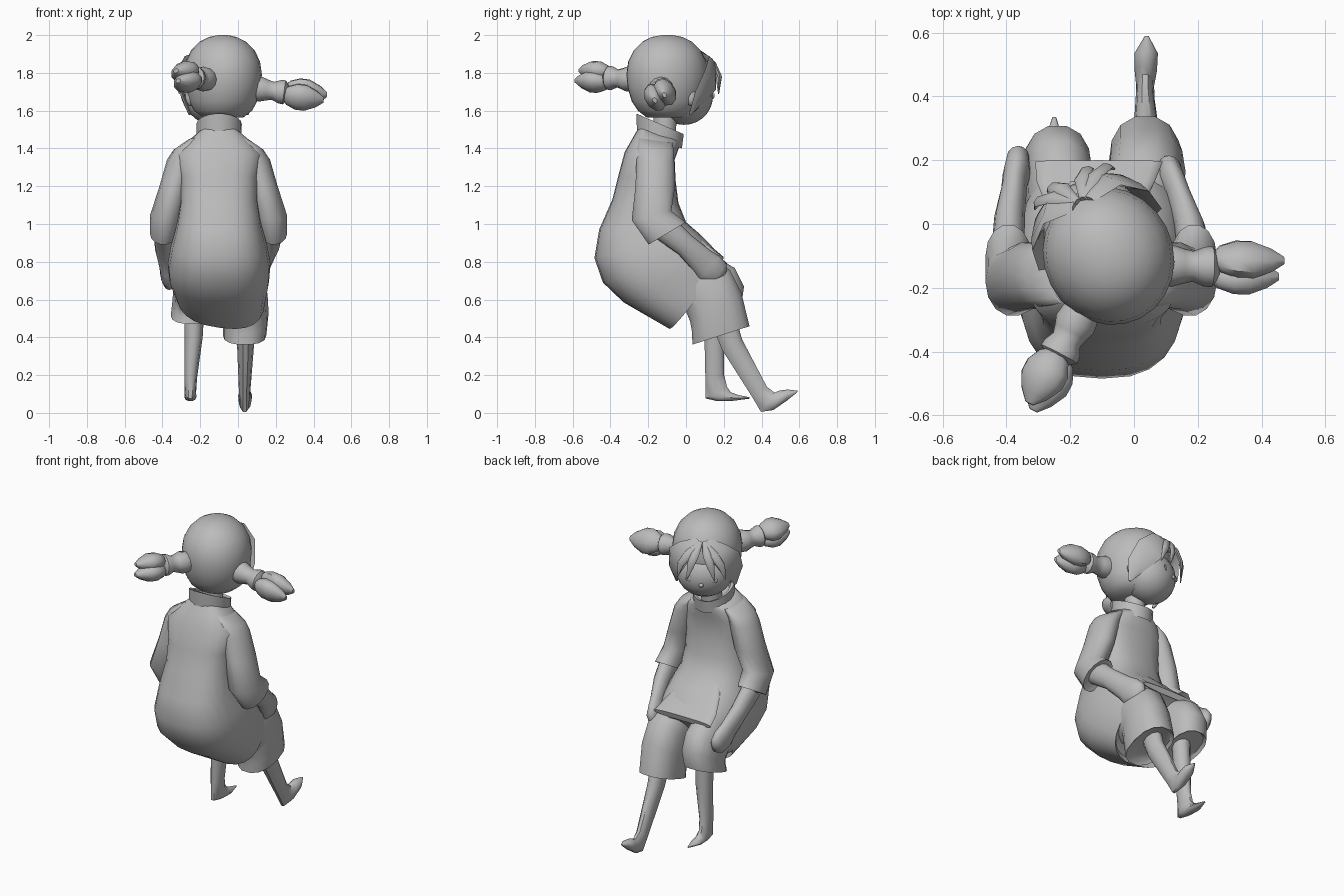
import bpy, bmesh, math
from mathutils import Vector

cube = bpy.data.objects.get("Cube")
if cube:
    bpy.data.objects.remove(cube)

clay = bpy.data.materials.new("clay_grey")
clay.use_nodes = True
GREY = (0.5, 0.5, 0.5, 1)
clay.diffuse_color = GREY
clay.node_tree.nodes["Principled BSDF"].inputs["Base Color"].default_value = GREY

MID = -0.103                                   # body symmetry plane
HEAD = Vector((-0.08, -0.1, 0))                # head axis
FWD = Vector((-0.45, 0.89, 0)).normalized()    # gaze direction
SIDE = Vector((FWD.y, -FWD.x, 0))
UP = Vector((0, 0, 1))


def finish(name, bm, angle=45):
    bmesh.ops.recalc_face_normals(bm, faces=bm.faces)
    me = bpy.data.meshes.new(name)
    bm.to_mesh(me)
    bm.free()
    me.materials.append(clay)
    ob = bpy.data.objects.new(name, me)
    bpy.context.collection.objects.link(ob)
    bpy.ops.object.select_all(action="DESELECT")
    ob.select_set(True)
    bpy.context.view_layer.objects.active = ob
    bpy.ops.object.shade_smooth_by_angle(angle=math.radians(angle))
    return ob


def loft(name, rings, segs=14, boxy=1.0, caps=(True, True), angle=45):
    """Skin rings given as (centre, half axis a, half axis b)."""
    bm = bmesh.new()
    loops = []
    for c, a, b in rings:
        loop = []
        for i in range(segs):
            t = math.tau * i / segs
            s, k = math.sin(t), math.cos(t)
            s = math.copysign(abs(s) ** boxy, s)
            k = math.copysign(abs(k) ** boxy, k)
            loop.append(bm.verts.new(c + a * k + b * s))
        loops.append(loop)
    for lo, hi in zip(loops, loops[1:]):
        for i in range(segs):
            j = (i + 1) % segs
            bm.faces.new((lo[i], lo[j], hi[j], hi[i]))
    for cap, loop in zip(caps, (loops[0], loops[-1])):
        if cap:
            bm.faces.new(loop)
    return finish(name, bm, angle)


def body(name, sections, mirror=False, shift=(0, 0, 0), **kw):
    """Sections are back y,z / front y,z / half width / centre x / optional sideways drop."""
    rings = []
    for yb, zb, yf, zf, w, cx, *drop in sections:
        if mirror:
            cx = 2 * MID - cx
        back, front = Vector((cx, yb, zb)), Vector((cx, yf, zf))
        across = Vector((w, 0, -sum(drop)))
        rings.append(((back + front) / 2 + Vector(shift), across, (front - back) / 2))
    return loft(name, rings, **kw)


def spindle(name, start, direction, profile, wide, flat=1.0, segs=12):
    """Round or flattened shape along a line; profile is (distance, radius)."""
    d = direction.normalized()
    a = (wide - d * wide.dot(d)).normalized()
    b = d.cross(a)
    return loft(name, [(start + d * t, a * r, b * r * flat) for t, r in profile], segs)


def ball(name, centre, radii, u=24, v=14):
    bm = bmesh.new()
    bmesh.ops.create_uvsphere(bm, u_segments=u, v_segments=v, radius=1)
    for vert in bm.verts:
        p = vert.co.copy()
        vert.co = centre + SIDE * p.x * radii[0] + FWD * p.y * radii[1] + UP * p.z * radii[2]
    return finish(name, bm)


def lock(name, points):
    """Flat hair strand on the head; points are side, forward, z, half width."""
    pts = [HEAD + SIDE * s + FWD * f + UP * z for s, f, z, w in points]
    rings = []
    for i, p in enumerate(pts):
        tan = (pts[min(i + 1, len(pts) - 1)] - pts[max(i - 1, 0)]).normalized()
        out = p - HEAD - UP * 1.72
        out = (out - tan * out.dot(tan)).normalized()
        rings.append((p, tan.cross(out) * points[i][3], out * min(0.012, points[i][3])))
    return loft(name, rings, 6, angle=60)


# Tunic with a recessed underside, lap flap and standing collar
body("tunic", [
    (-.25, 1.51, -.03, 1.44, .11, -.1), (-.28, 1.46, -.035, 1.41, .165, -.1),
    (-.325, 1.38, -.06, 1.34, .23, -.1), (-.36, 1.25, -.055, 1.23, .205, -.1),
    (-.39, 1.13, -.04, 1.11, .205, -.1), (-.46, .97, 0, 1.01, .225, -.1),
    (-.485, .82, .07, .95, .255, -.1), (-.44, .69, .13, .89, .272, -.1),
    (-.33, .585, .17, .84, .265, -.1, .01), (-.09, .45, .19, .8, .235, -.095, .03),
    (-.1, .49, .15, .77, .215, -.095, .03)],
    segs=24, boxy=.78, angle=50)
body("lap_flap", [(-.03, .97, -.005, 1.0, .1, -.13), (.05, .9, .06, .945, .15, -.125),
                  (.13, .83, .135, .88, .185, -.12), (.19, .79, .2, .825, .2, -.11)],
     segs=20, boxy=.75, angle=50)
body("collar", [(-.26, 1.46, -.02, 1.40, .118, -.1), (-.265, 1.585, -.01, 1.475, .12, -.1),
                (-.24, 1.575, -.03, 1.47, .1, -.1), (-.23, 1.5, -.04, 1.42, .1, -.1)],
     segs=18, caps=(False, False))
body("neck", [(-.18, 1.4, -.06, 1.4, .06, -.1), (-.17, 1.68, -.04, 1.64, .06, -.1)])

# Short trousers, closed just inside the hems
body("left_trouser", [
    (-.1, .52, -.05, .85, .1, .02), (.0, .53, .13, .83, .115, .03),
    (.02, .48, .235, .76, .122, .035), (.03, .42, .295, .64, .122, .04),
    (.03, .36, .34, .46, .115, .035), (.05, .385, .315, .47, .1, .035)], boxy=.85)
body("right_trouser", [
    (-.1, .52, -.05, .85, .11, -.22), (.0, .54, .14, .84, .11, -.23),
    (.02, .52, .26, .77, .108, -.235), (.02, .5, .31, .67, .108, -.24),
    (.02, .47, .295, .56, .108, -.248), (.04, .49, .275, .575, .095, -.247)], boxy=.85)

# Bare legs and pointed feet
body("left_leg", [
    (.1, .54, .24, .6, .055, .04), (.19, .33, .30, .39, .045, .04),
    (.35, .08, .43, .14, .03, .035), (.395, .003, .47, .11, .028, .035),
    (.46, .012, .5, .122, .035, .037), (.53, .06, .54, .125, .037, .038),
    (.59, .11, .59, .118, .006, .04)], segs=10)
body("right_leg", [
    (.09, .6, .2, .62, .055, -.23), (.095, .4, .205, .4, .048, -.235),
    (.1, .18, .205, .2, .034, -.25), (.1, .075, .22, .14, .03, -.252),
    (.16, .062, .24, .11, .032, -.252), (.24, .062, .28, .095, .03, -.252),
    (.335, .075, .335, .083, .006, -.25)], segs=10)

# Sleeves sloping from the shoulders, and forearms with mitten hands
SLEEVE = [(-.25, 1.455, -.07, 1.43, .04, .02), (-.26, 1.405, -.06, 1.385, .065, .068),
          (-.265, 1.34, -.06, 1.34, .078, .092),
          (-.27, 1.2, -.055, 1.2, .08, .13), (-.29, 1.02, -.075, 1.07, .085, .175),
          (-.2, .89, 0, 1.01, .072, .188), (-.18, .91, -.02, 1.0, .058, .188)]
ARM = [(-.17, .93, -.06, 1.03, .052, .19), (-.04, .84, .03, .94, .048, .175),
       (.04, .75, .13, .86, .04, .14), (.07, .70, .18, .83, .044, .12),
       (.14, .68, .215, .79, .036, .11), (.19, .70, .215, .75, .015, .105)]
for label, flip in (("left", False), ("right", True)):
    body(label + "_sleeve", SLEEVE, flip, angle=55)
    arm = [s[:5] + (.19 - (.19 - s[5]) * (.4 if flip else 1),) for s in ARM]
    body(label + "_forearm", arm, flip, (0, .03 if flip else 0, -.03 if flip else 0),
         segs=12, angle=60)

# Head: face and bowl of hair with a rounded crown
ball("face", HEAD + FWD * .1 + UP * 1.675, (.165, .15, .15))
HAIR = [(1.565, .11, .11), (1.6, .155, .155), (1.65, .18, .19), (1.72, .197, .212),
        (1.79, .203, .22), (1.86, .193, .21), (1.92, .165, .18),
        (1.965, .12, .135), (1.99, .07, .085), (2.0, .025, .03)]
loft("hair_cap", [(HEAD + UP * z, SIDE * a, FWD * b) for z, a, b in HAIR], 24, angle=50)

# Nose, ears and thin eye plates
ball("nose", HEAD + FWD * .25 + UP * 1.65, (.014, .012, .012), 8, 6)
for s, label in ((1, "left"), (-1, "right")):
    ball(label + "_ear", HEAD + SIDE * s * .165 + FWD * .06 + UP * 1.67, (.025, .03, .045), 10, 6)
    ball(label + "_eye", HEAD + SIDE * s * .07 + FWD * .234 + UP * 1.68, (.026, .004, .018), 12, 6)

    # Parted fringe and swept side hair
    lock(label + "_side_hair", [(s * .025, .185, 1.905, .02), (s * .1, .22, 1.85, .065),
                                (s * .165, .175, 1.765, .085), (s * .185, .1, 1.67, .06),
                                (s * .17, .05, 1.58, .008)])
    for i in range(2):
        reach = .06 + .06 * i
        lock(f"{label}_fringe_{i + 1}", [
            (s * .01, .195, 1.9, .012), (s * reach * .6, .255 - .012 * i, 1.845, .026),
            (s * reach, .272 - .02 * i, 1.78, .022),
            (s * (reach + .02), .265 - .03 * i, 1.69, .003)])

# Bunches: rounded knot, band and a split tuft
KNOT = [(0, .06), (.05, .066), (.085, .055), (.115, .048), (.15, .062), (.175, .064), (.195, .04)]
TUFT = [(.17, .016), (.2, .05), (.25, .07), (.3, .07), (.36, .044), (.4, .014)]
for label, start, tip, tilt in (
        ("left", (.07, -.13, 1.72), (.47, -.14, 1.668), (.85, -.5)),
        ("right", (-.165, -.275, 1.765), (-.325, -.58, 1.785), (.35, .9))):
    start = Vector(start)
    d = (Vector(tip) - start).normalized()
    across = d.cross(UP).normalized()
    scale = (Vector(tip) - start).length / .4
    spindle(label + "_bunch_knot", start, d, [(t * scale, r) for t, r in KNOT], UP)
    for s in (1, -1):
        spread = (across * tilt[0] + UP * tilt[1]) * s
        spindle(f"{label}_tuft_{'outer' if s > 0 else 'inner'}", start + spread * .03, d,
                [(t * scale * (1 if s < 0 else .96), r * 1.08) for t, r in TUFT],
                spread.cross(d), .72, 10)
